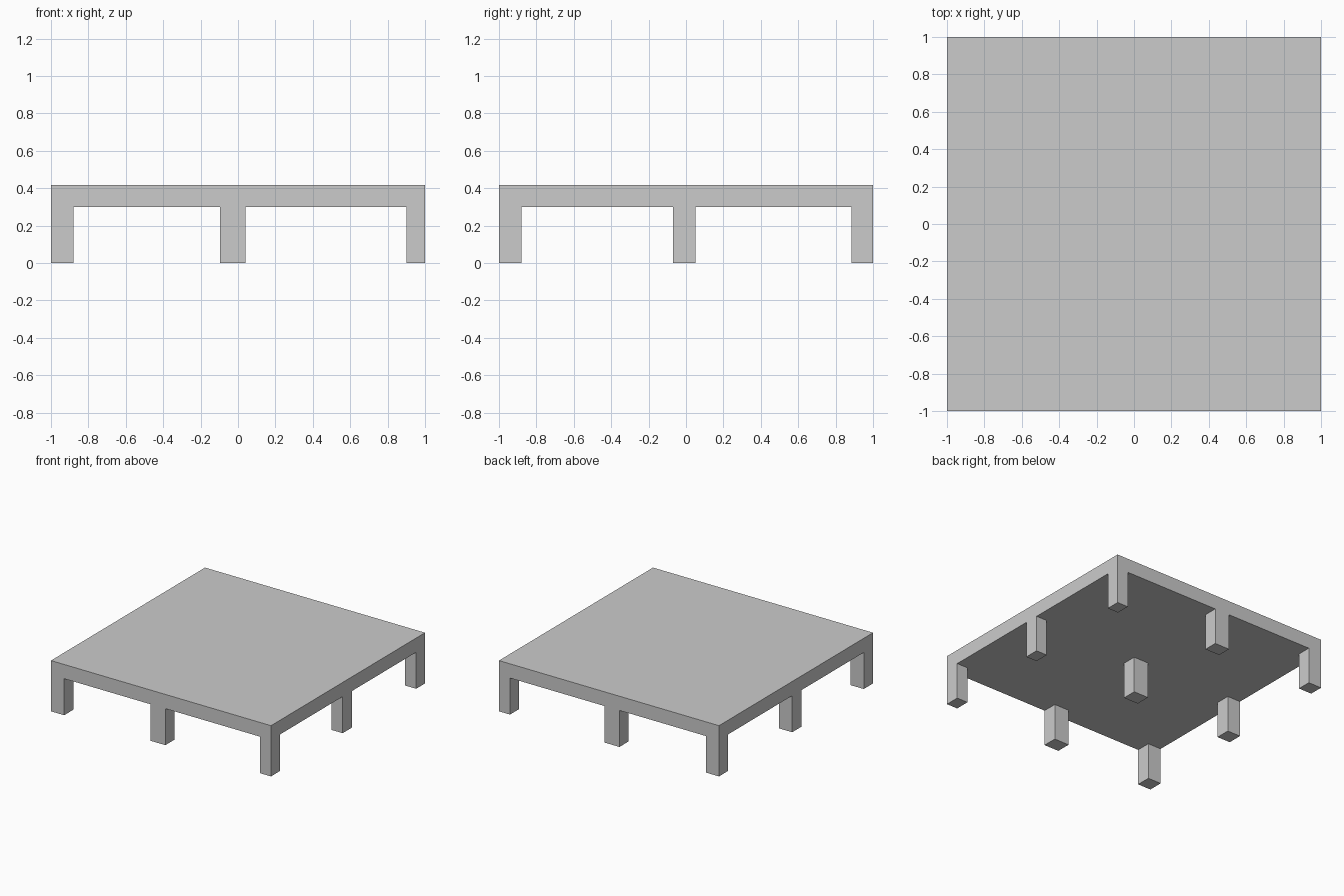
import bpy
import bmesh

if "Cube" in bpy.data.objects:
    bpy.data.objects.remove(bpy.data.objects["Cube"])

# Grid lines: leg strips alternate with open bays in both directions
XS = [-1.0, -0.88, -0.095, 0.04, 0.90, 1.0]
YS = [-1.0, -0.88, -0.07, 0.05, 0.885, 1.0]
UNDERSIDE, TOP = 0.30, 0.417

bm = bmesh.new()

# Underside of the deck, split so each leg has its own cell
verts = [[bm.verts.new((x, y, UNDERSIDE)) for y in YS] for x in XS]
cells = {}
for i in range(5):
    for j in range(5):
        cells[i, j] = bm.faces.new((verts[i][j], verts[i][j + 1],
                                    verts[i + 1][j + 1], verts[i + 1][j]))


def extrude(faces, dz, keep):
    """Extrude faces vertically by dz."""
    ret = bmesh.ops.extrude_face_region(bm, geom=faces, use_keep_orig=keep)
    moved = [g for g in ret["geom"] if isinstance(g, bmesh.types.BMVert)]
    bmesh.ops.translate(bm, verts=moved, vec=(0, 0, dz))


# Deck slab
extrude(list(bm.faces), TOP - UNDERSIDE, True)

# Nine legs, three by three, flush with the deck edges
x_mid = [(a + b) / 2 for a, b in zip(XS, XS[1:])][::2]
y_mid = [(a + b) / 2 for a, b in zip(YS, YS[1:])][::2]
leg_cells = []
for f in bm.faces:
    c = f.calc_center_median()
    if (all(abs(v.co.z - UNDERSIDE) < 1e-4 for v in f.verts)
            and any(abs(c.x - x) < 1e-4 for x in x_mid)
            and any(abs(c.y - y) < 1e-4 for y in y_mid)):
        leg_cells.append(f)
extrude(leg_cells, -UNDERSIDE, False)

bmesh.ops.recalc_face_normals(bm, faces=list(bm.faces))
mesh = bpy.data.meshes.new("platform_with_legs")
bm.to_mesh(mesh)
bm.free()
platform = bpy.data.objects.new("platform_with_legs", mesh)
bpy.context.collection.objects.link(platform)
